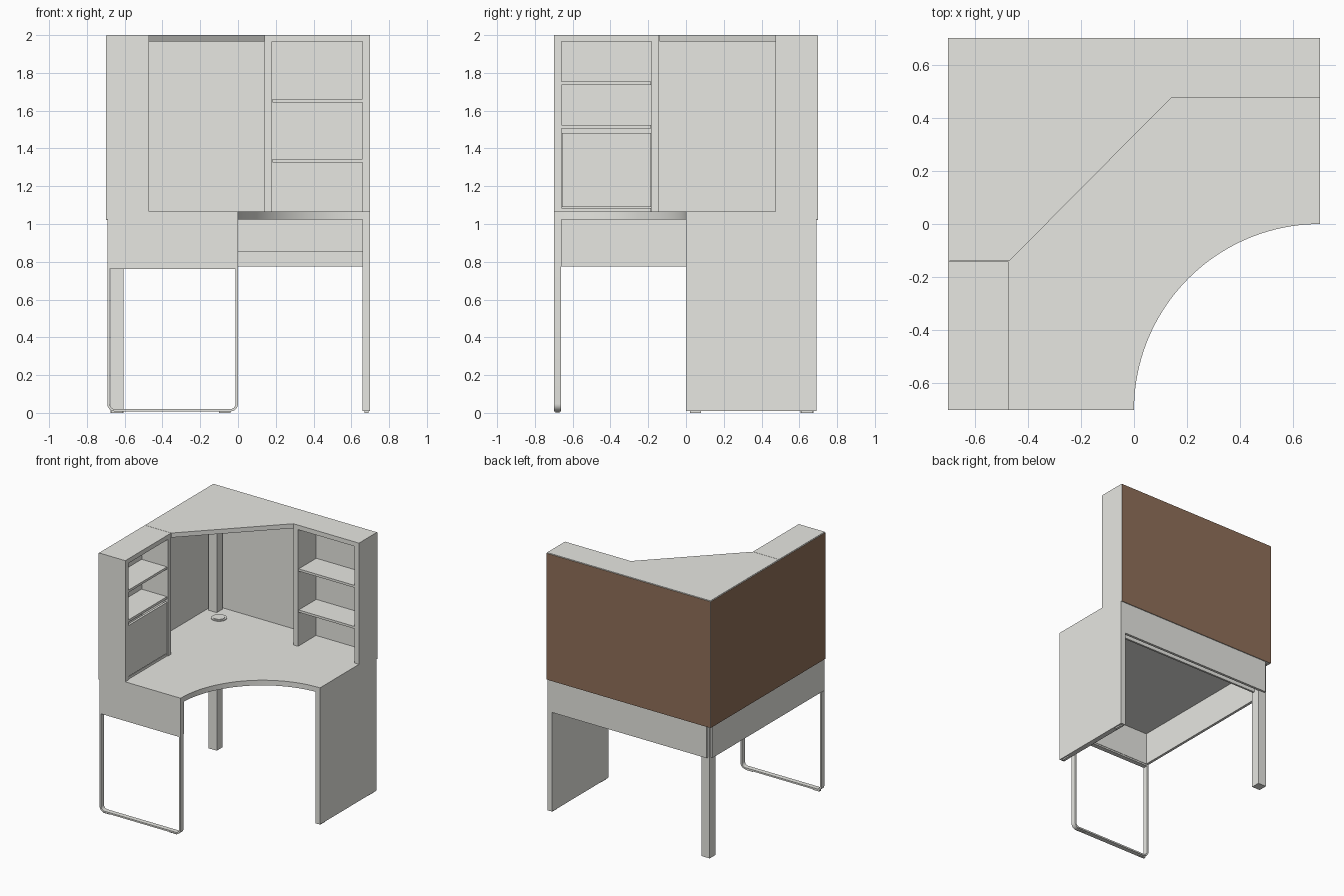
import bpy, bmesh, math
from mathutils import Vector

if "Cube" in bpy.data.objects:
    bpy.data.objects.remove(bpy.data.objects["Cube"])


def material(name, rgb):
    m = bpy.data.materials.new(name)
    m.use_nodes = True
    m.diffuse_color = (*rgb, 1)
    m.node_tree.nodes["Principled BSDF"].inputs["Base Color"].default_value = (*rgb, 1)
    return m


GREY = material("warm_white", (0.8, 0.8, 0.76))
BROWN = material("hardboard_brown", (0.28, 0.16, 0.1))


def finish(name, bm):
    bmesh.ops.recalc_face_normals(bm, faces=bm.faces)
    mesh = bpy.data.meshes.new(name)
    bm.to_mesh(mesh)
    bm.free()
    mesh.materials.append(GREY)
    obj = bpy.data.objects.new(name, mesh)
    bpy.context.collection.objects.link(obj)
    return obj


def smooth(obj):
    bpy.ops.object.select_all(action="DESELECT")
    obj.select_set(True)
    bpy.context.view_layer.objects.active = obj
    bpy.ops.object.shade_smooth_by_angle(angle=math.radians(30))


def box(name, x, y, z):
    """Board spanning the given (low, high) ranges."""
    bm = bmesh.new()
    bmesh.ops.create_cube(bm, size=1)
    for v in bm.verts:
        v.co = [r[0] + (c + 0.5) * (r[1] - r[0]) for c, r in zip(v.co, (x, y, z))]
    return finish(name, bm)


def slab(name, outline, z):
    """Flat outline raised between two heights."""
    bm = bmesh.new()
    face = bm.faces.new([bm.verts.new((x, y, z[0])) for x, y in outline])
    out = bmesh.ops.extrude_face_region(bm, geom=[face])
    bmesh.ops.translate(bm, vec=(0, 0, z[1] - z[0]),
                        verts=[v for v in out["geom"] if isinstance(v, bmesh.types.BMVert)])
    return finish(name, bm)


def disc(name, x, y, z, radius):
    ring = [(x + radius * math.cos(i * math.tau / 32), y + radius * math.sin(i * math.tau / 32))
            for i in range(32)]
    obj = slab(name, ring, z)
    smooth(obj)


def frame_outline(x, z, radius, steps=6):
    """Rectangle in x and z with rounded lower corners."""
    pts = [(x[1], z[1]), (x[0], z[1])]
    for cx, start in ((x[0] + radius, math.pi), (x[1] - radius, 1.5 * math.pi)):
        for i in range(steps + 1):
            a = start + i * math.pi / 2 / steps
            pts.append((cx + radius * math.cos(a), z[0] + radius + radius * math.sin(a)))
    return pts


# Worktop with a concave quarter-circle front
E = 0.694
arc = [(0.7 + 0.7 * math.cos(a), -0.7 + 0.7 * math.sin(a))
       for a in (math.pi / 2 * (1 + i / 40) for i in range(41))]
smooth(slab("worktop", arc + [(-E, -0.7), (-E, E), (0.7, E)], (1.025, 1.065)))

# Base: panel leg, aprons, corner leg and cable rail
box("panel_leg", (0.66, 0.7), (0, 0.69), (0.01, 1.025))
box("front_apron", (-0.69, 0), (-0.7, -0.66), (0.775, 1.025))
box("back_apron", (-0.66, 0.66), (0.67, 0.69), (0.775, 1.025))
box("side_apron", (-0.69, -0.67), (-0.66, 0.66), (0.775, 1.025))
box("corner_leg", (-0.675, -0.605), (0.605, 0.675), (0, 1.025))
box("cable_rail", (-0.6, 0.66), (0.62, 0.635), (0.775, 0.855))
for i, y in enumerate((0.05, 0.64)):
    box(f"panel_foot_{i}", (0.67, 0.69), (y - 0.03, y + 0.03), (0, 0.01))
for i, x in enumerate((-0.64, -0.07)):
    box(f"loop_foot_{i}", (x - 0.03, x + 0.03), (-0.69, -0.67), (0, 0.01))

# Bent metal loop leg
outer = frame_outline((-0.692, 0), (0.008, 0.775), 0.04)
inner = frame_outline((-0.679, -0.013), (0.02, 0.763), 0.028)
bm = bmesh.new()
rings = [[bm.verts.new((x, y, z)) for x, z in pts]
         for pts, y in ((outer, -0.7), (inner, -0.7), (inner, -0.663), (outer, -0.663))]
n = len(outer)
for a, b in zip(rings, rings[1:] + rings[:1]):
    for i in range(n):
        bm.faces.new((a[i], a[(i + 1) % n], b[(i + 1) % n], b[i]))
smooth(finish("loop_leg", bm))

# Hutch backs, brown on the outward side
for name, x, y, out in (
        ("hutch_back", (-0.7, 0.7), (E, 0.7), Vector((0, 1, 0))),
        ("hutch_side_back", (-0.7, -E), (-0.7, E), Vector((-1, 0, 0)))):
    obj = box(name, x, y, (1.022, 1.997))
    obj.data.materials.append(BROWN)
    for face in obj.data.polygons:
        face.material_index = int(face.normal.dot(out) > 0.5)

# Corner roof, post and cable grommet
slab("corner_roof", [(-0.47, -0.14), (0.14, 0.475), (0.14, E), (-E, E), (-E, -0.14)], (1.965, 2))
box("corner_post", (-0.675, -0.605), (0.605, 0.675), (1.065, 1.965))
disc("grommet_rim", -0.54, 0.54, (1.065, 1.07), 0.055)
disc("grommet_cap", -0.54, 0.54, (1.07, 1.074), 0.04)

# Right shelf unit
D = (0.475, E)
box("right_unit_inner_side", (0.14, 0.18), D, (1.065, 2))
box("right_unit_outer_side", (0.66, 0.7), D, (1.065, 2))
box("right_unit_roof", (0.18, 0.66), D, (1.965, 2))
for i, z in enumerate((1.335, 1.652)):
    box(f"right_shelf_{i}", (0.182, 0.658), (0.48, E), (z - 0.009, z + 0.009))

# Left shelf unit with a door
W = (-E, -0.472)
box("left_unit_front_side", W, (-0.7, -0.66), (1.065, 2))
box("left_unit_inner_side", W, (-0.182, -0.142), (1.065, 2))
box("left_unit_roof", W, (-0.66, -0.182), (1.965, 2))
for i, z in enumerate((1.075, 1.515, 1.745)):
    box(f"left_shelf_{i}", (-E, -0.477), (-0.658, -0.184), (z - 0.009, z + 0.009))
box("left_door", (-0.492, -0.474), (-0.656, -0.186), (1.09, 1.483))
